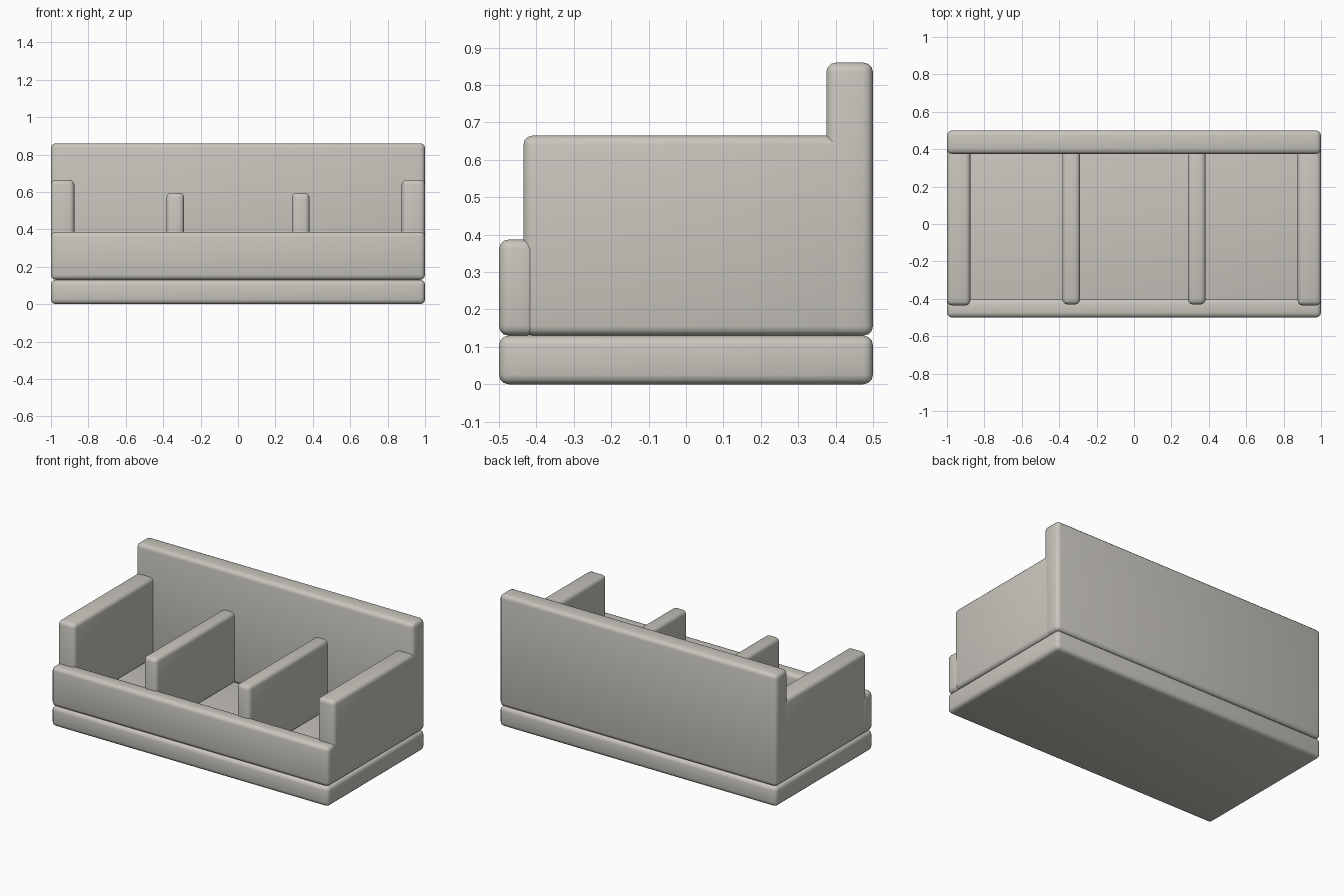
import bpy

if "Cube" in bpy.data.objects:
    bpy.data.objects.remove(bpy.data.objects["Cube"])

# One pale stone grey for every part
grey = bpy.data.materials.new("pale_warm_grey")
grey.diffuse_color = (0.58, 0.56, 0.51, 1.0)
grey.use_nodes = True
grey.node_tree.nodes["Principled BSDF"].inputs["Base Color"].default_value = grey.diffuse_color


def rounded_board(name, x, y, z, radius=0.026):
    """Box spanning the given (min, max) ranges with rounded edges."""
    spans = (x, y, z)
    bpy.ops.mesh.primitive_cube_add(
        size=1, location=[(a + b) / 2 for a, b in spans])
    board = bpy.context.object
    board.name = name
    board.scale = [b - a for a, b in spans]
    bpy.ops.object.transform_apply(location=False, rotation=False, scale=True)
    bevel = board.modifiers.new("rounded_edges", 'BEVEL')
    bevel.width = radius
    bevel.segments = 3
    bpy.ops.object.modifier_apply(modifier=bevel.name)
    bpy.ops.object.shade_smooth_by_angle()
    board.data.materials.append(grey)
    return board


# Bottom slab, low front and tall back
rounded_board("base", (-1, 1), (-0.5, 0.5), (0, 0.13))
rounded_board("front_panel", (-1, 1), (-0.5, -0.40), (0.13, 0.387))
rounded_board("back_panel", (-1, 1), (0.375, 0.5), (0.13, 0.86))

# Side walls and inner dividers, mirrored left and right
for side, s in (("left", -1), ("right", 1)):
    rounded_board(side + "_wall", sorted((s * 0.875, s * 1.0)),
                  (-0.435, 0.435), (0.13, 0.665))
    rounded_board(side + "_divider", sorted((s * 0.288, s * 0.383)),
                  (-0.43, 0.43), (0.13, 0.595))
